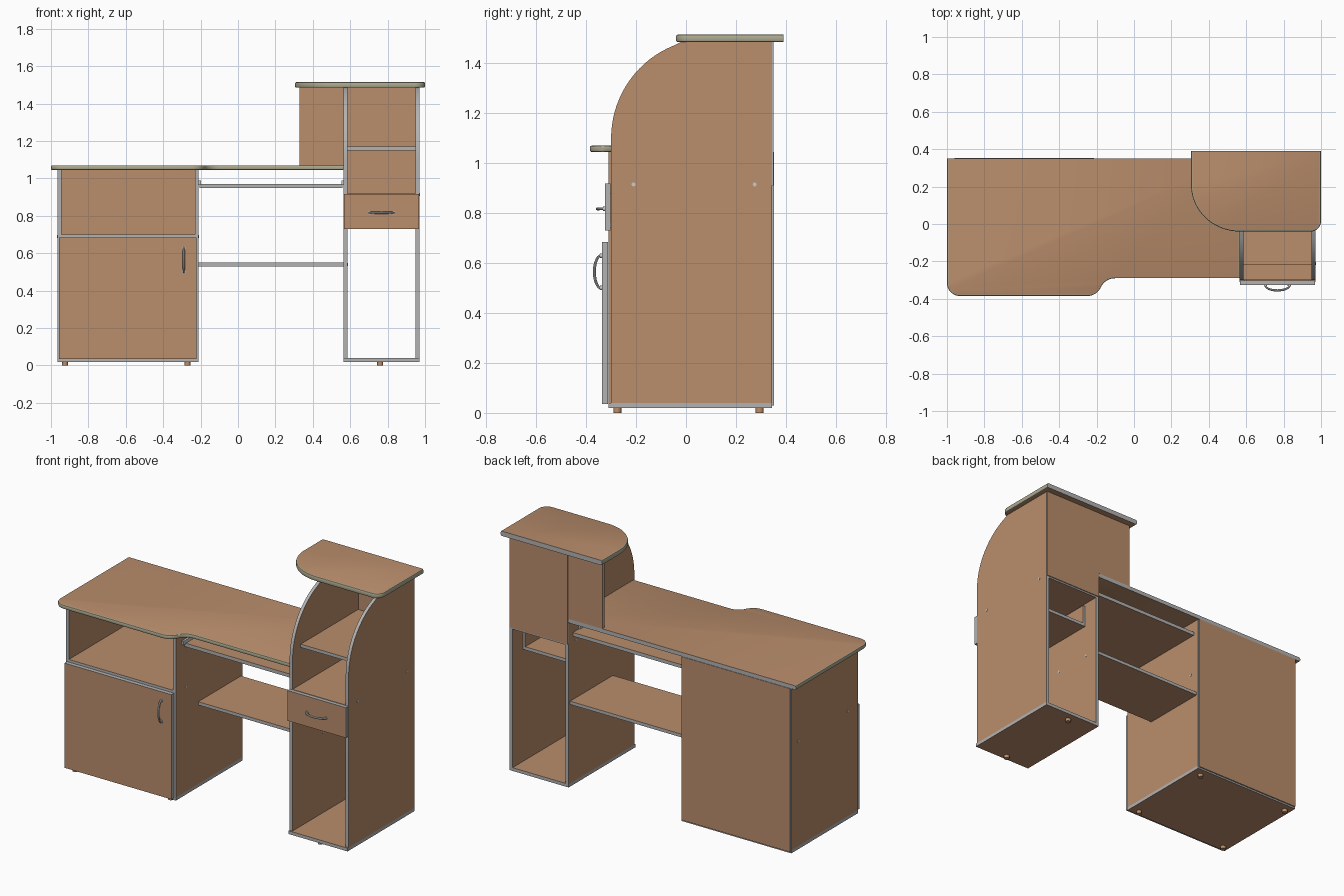
import bpy, bmesh, math
from mathutils import Vector

if "Cube" in bpy.data.objects:
    bpy.data.objects.remove(bpy.data.objects["Cube"])


def material(name, rgb):
    m = bpy.data.materials.new(name)
    m.diffuse_color = (*rgb, 1)
    m.use_nodes = True
    m.node_tree.nodes["Principled BSDF"].inputs["Base Color"].default_value = m.diffuse_color
    return m


WOOD = material("wood", (0.49, 0.27, 0.15))
GREY = material("edge_grey", (0.45, 0.45, 0.45))
BEIGE = material("edge_beige", (0.42, 0.40, 0.28))


def arc(cx, cy, r, a0, a1, n=10, ry=None):
    ry = r if ry is None else ry
    return [(cx + r * math.cos(math.radians(a0 + (a1 - a0) * i / n)),
             cy + ry * math.sin(math.radians(a0 + (a1 - a0) * i / n))) for i in range(n + 1)]


def slab(name, pts, axis, a, b, rounded=False):
    """Board cut from an outline: wood on both large faces, banded on the edges."""
    def place(u, v, t):
        return [(t, u, v), (u, t, v), (u, v, t)][axis]
    bm = bmesh.new()
    lo = [bm.verts.new(place(u, v, a)) for u, v in pts]
    hi = [bm.verts.new(place(u, v, b)) for u, v in pts]
    n = len(pts)
    bm.faces.new(lo)
    bm.faces.new(hi)
    for i in range(n):
        j = (i + 1) % n
        bm.faces.new((lo[i], lo[j], hi[j], hi[i]))
    bmesh.ops.recalc_face_normals(bm, faces=bm.faces)
    for f in bm.faces:
        f.normal_update()
        if abs(f.normal[axis]) > 0.9:
            f.material_index = 0
        else:
            f.material_index = 2 if rounded and f.normal.y < 0.9 else 1
    if rounded:
        # softened rim on the beige banding
        rim = [e for e in bm.edges
               if {f.material_index for f in e.link_faces} == {0, 2}]
        bmesh.ops.bevel(bm, geom=rim, offset=0.007, segments=2, profile=0.5,
                        affect='EDGES', material=2)
    me = bpy.data.meshes.new(name)
    bm.to_mesh(me)
    bm.free()
    for m in (WOOD, GREY, BEIGE):
        me.materials.append(m)
    ob = bpy.data.objects.new(name, me)
    bpy.context.collection.objects.link(ob)
    if n > 4:
        bpy.ops.object.select_all(action='DESELECT')
        ob.select_set(True)
        bpy.context.view_layer.objects.active = ob
        bpy.ops.object.shade_smooth_by_angle(angle=math.radians(35))
    return ob


def board(name, x, y, z, axis):
    """Rectangular board given its ranges and its thickness axis."""
    r = [x, y, z]
    t = r.pop(axis)
    (u0, u1), (v0, v1) = r
    return slab(name, [(u0, v0), (u1, v0), (u1, v1), (u0, v1)], axis, *t)


def cylinder(name, loc, r, depth, mat=None, rot=(0, 0, 0), n=16):
    bpy.ops.mesh.primitive_cylinder_add(vertices=n, radius=r, depth=depth, location=loc, rotation=rot)
    ob = bpy.context.object
    ob.name = name
    if mat:
        ob.data.materials.append(mat)
    bpy.ops.object.shade_smooth_by_angle(angle=math.radians(35))


def handle(name, centre, along, half=0.068, out=0.03):
    """Bow handle standing off the front, with two end pads."""
    cu = bpy.data.curves.new(name, 'CURVE')
    cu.dimensions = '3D'
    cu.bevel_depth = 0.006
    cu.bevel_resolution = 2
    cu.use_fill_caps = True
    sp = cu.splines.new('POLY')
    sp.points.add(12)
    c, d = Vector(centre), Vector(along)
    for i, p in enumerate(sp.points):
        a = math.pi * i / 12
        q = c + d * (-half * math.cos(a)) + Vector((0, -out * math.sin(a), 0))
        p.co = (*q, 1)
        p.radius = 0.7 + 0.3 * math.sin(a)
    ob = bpy.data.objects.new(name, cu)
    bpy.context.collection.objects.link(ob)
    bpy.ops.object.select_all(action='DESELECT')
    ob.select_set(True)
    bpy.context.view_layer.objects.active = ob
    bpy.ops.object.convert(target='MESH')
    bpy.ops.object.shade_smooth_by_angle(angle=math.radians(40))
    for s in (-1, 1):
        cylinder(name + "_pad", c + d * (s * (half - 0.004)) + Vector((0, -0.003, 0)),
                 0.009, 0.008, rot=(math.pi / 2, 0, 0))


# Desk top with wide left part and S-curved front
desk = ([(-1, 0.35)] + arc(-0.93, -0.315, 0.07, 180, 270)
        + arc(-0.25, -0.305, 0.08, -90, -25) + arc(-0.101, -0.3746, 0.0846, 155, 90)
        + [(0.565, -0.29), (0.565, 0.35)])
slab("desk_top", desk, 2, 1.045, 1.07, rounded=True)

# Left cabinet
board("cabinet_bottom", (-0.965, -0.21), (-0.31, 0.345), (0.02, 0.04), 2)
for side, x in (("left", -0.965), ("right", -0.23)):
    board(f"cabinet_{side}_side", (x, x + 0.02), (-0.31, 0.345), (0.04, 1.045), 0)
board("cabinet_shelf", (-0.945, -0.23), (-0.31, 0.345), (0.68, 0.70), 2)
board("cabinet_back", (-0.96, -0.215), (0.345, 0.353), (0.03, 1.045), 1)
board("cabinet_door", (-0.957, -0.222), (-0.337, -0.312), (0.035, 0.685), 1)
handle("door_handle", (-0.29, -0.337, 0.565), (0, 0, 1))

# Tower: sides with quarter-round front
profile = ([(-0.30, 0.04)] + arc(0.1, 1.1, 0.4, 180, 108.2, 18)[:-1]
           + [(-0.02, 1.485), (0.345, 1.485), (0.345, 0.04)])
for side, x in (("left", 0.565), ("right", 0.95)):
    slab(f"tower_{side}_side", profile, 0, x, x + 0.02)
board("tower_bottom", (0.565, 0.97), (-0.31, 0.345), (0.02, 0.04), 2)
board("tower_upper_shelf", (0.585, 0.95), (-0.22, 0.345), (1.15, 1.17), 2)
board("tower_lower_shelf", (0.585, 0.95), (-0.30, 0.345), (0.90, 0.92), 2)
board("tower_back", (0.567, 0.968), (0.345, 0.351), (0.91, 1.485), 1)
board("tower_wing_panel", (0.33, 0.565), (0.33, 0.35), (1.07, 1.485), 1)

# Tower cap with large left and small right rounded corners
cap = ([(0.305, 0.39)] + arc(0.565, 0.21, 0.26, 180, 270, 18, ry=0.25)
       + arc(0.945, 0.015, 0.055, 270, 360) + [(1.0, 0.39)])
slab("tower_cap", cap, 2, 1.485, 1.515, rounded=True)

# Drawer
board("drawer_front", (0.567, 0.968), (-0.325, -0.302), (0.73, 0.918), 1)
board("drawer_bottom", (0.59, 0.945), (-0.302, 0.25), (0.74, 0.76), 2)
for side, x in (("left", 0.59), ("right", 0.93)):
    board(f"drawer_{side}_side", (x, x + 0.015), (-0.302, 0.25), (0.76, 0.88), 0)
handle("drawer_handle", (0.767, -0.325, 0.817), (1, 0, 0))

# Keyboard tray on rails, and lower shelf
board("keyboard_tray", (-0.205, 0.56), (-0.23, 0.31), (0.948, 0.97), 2)
board("lower_shelf", (-0.21, 0.565), (-0.09, 0.33), (0.53, 0.55), 2)
for side, x in (("left", -0.21), ("right", 0.553)):
    rail = board(f"{side}_tray_rail", (x, x + 0.012), (-0.25, 0.25), (0.965, 0.99), 0)
    rail.data.materials.clear()

# Feet
for x, ys in ((-0.925, (-0.275, 0.295)), (-0.27, (-0.275, 0.295)), (0.76, (-0.275, 0.295))):
    for y in ys:
        cylinder("foot", (x, y, 0.01), 0.016, 0.02, WOOD)

# Screw caps on the side boards
for x, z, ys in ((0.97, 0.915, (-0.21, 0.275)), (0.565, 0.91, (-0.21, 0.275)),
                 (-0.965, 0.69, (-0.21, 0.275)), (-0.21, 0.69, (-0.21, 0.275)),
                 (0.585, 0.54, (0.0, 0.25))):
    for y in ys:
        cylinder("screw_cap", (x, y, z), 0.008, 0.004, rot=(0, math.pi / 2, 0), n=12)
